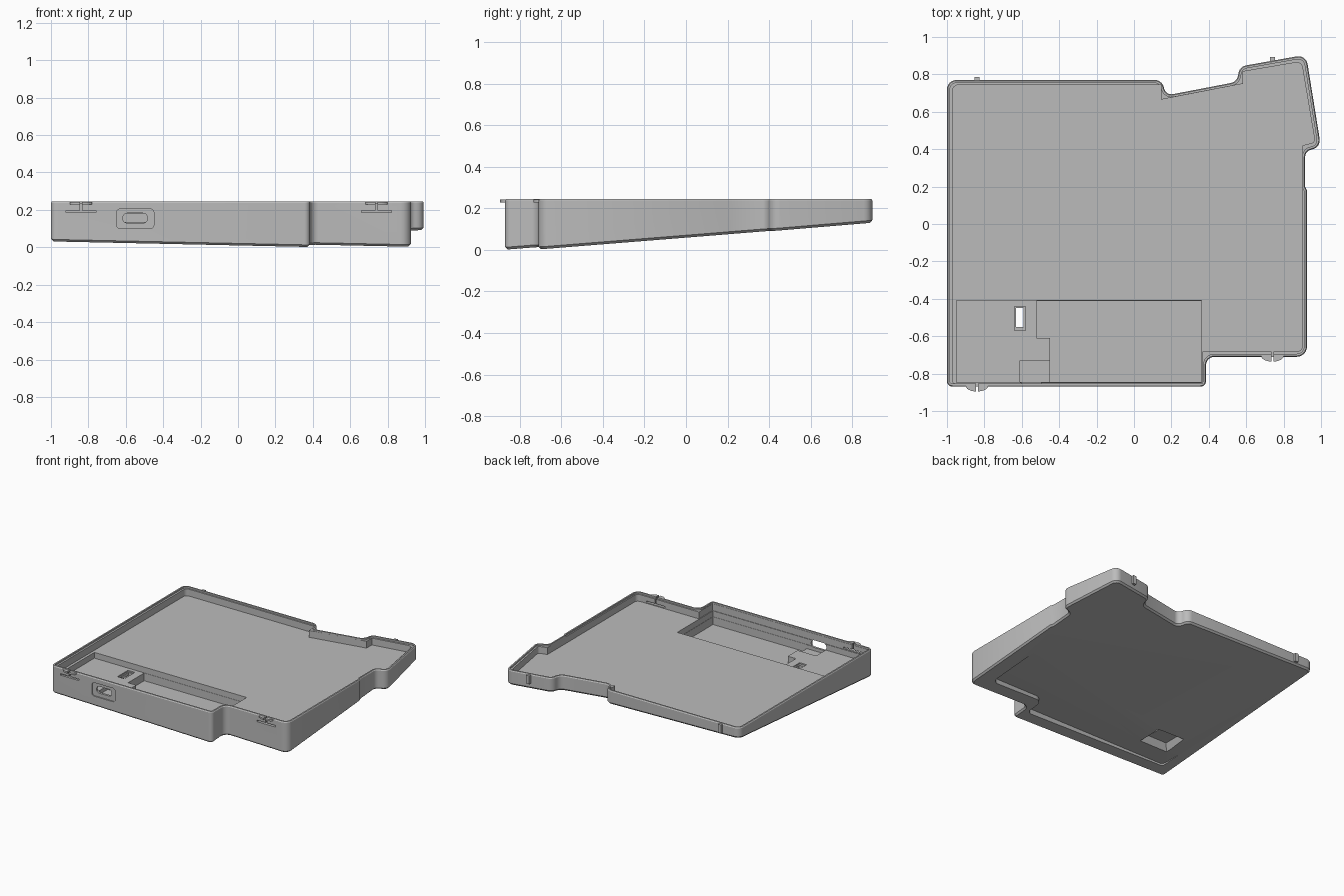
import bpy, bmesh, math
from mathutils import Vector

if "Cube" in bpy.data.objects:
    bpy.data.objects.remove(bpy.data.objects["Cube"])

grey = bpy.data.materials.new("case grey")
grey.use_nodes = True
grey.diffuse_color = (0.5, 0.5, 0.5, 1)
grey.node_tree.nodes["Principled BSDF"].inputs["Base Color"].default_value = grey.diffuse_color

TOP, FLOOR = 0.245, 0.18


def bottom(x, y):
    """Tilted underside."""
    return 0.0785 - 0.0215 * x + 0.08 * y


def outline(corners, inset=0.0, steps=6):
    """Inset a counter-clockwise polygon of (x, y, radius) and round its corners."""
    n = len(corners)
    pts = [Vector(c[:2]) for c in corners]
    dirs = [(pts[(i + 1) % n] - pts[i]).normalized() for i in range(n)]
    moved, turns = [], []
    for i in range(n):
        a, b = dirs[i - 1], dirs[i]
        na, nb = Vector((-a.y, a.x)), Vector((-b.y, b.x))
        moved.append(pts[i] + (na + nb) * inset / (1 + na.dot(nb)))
        turns.append(a.x * b.y - a.y * b.x)
    out = []
    for i in range(n):
        r, p, a, b = corners[i][2], moved[i], dirs[i - 1], dirs[i]
        if r == 0:
            out.append(p)
            continue
        side = 1 if turns[i] > 0 else -1
        r = max(r - side * inset, 0.003)
        angle = a.angle(b)
        start = p - a * r * math.tan(angle / 2)
        normal = Vector((-a.y, a.x)) * side
        for k in range(steps + 1):
            t = angle * k / steps
            out.append(start + a * r * math.sin(t) + normal * r * (1 - math.cos(t)))
    return out


def loft(name, rings):
    """Closed solid through rings of 3D points."""
    bm = bmesh.new()
    loops = [[bm.verts.new(p) for p in ring] for ring in rings]
    for lo, hi in zip(loops, loops[1:]):
        for i in range(len(lo)):
            j = (i + 1) % len(lo)
            bm.faces.new((lo[i], lo[j], hi[j], hi[i]))
    bm.faces.new(loops[0][::-1])
    bm.faces.new(loops[-1])
    bmesh.ops.recalc_face_normals(bm, faces=bm.faces)
    mesh = bpy.data.meshes.new(name)
    bm.to_mesh(mesh)
    bm.free()
    mesh.materials.append(grey)
    obj = bpy.data.objects.new(name, mesh)
    bpy.context.collection.objects.link(obj)
    return obj


def prism(name, pts, z0, z1):
    return loft(name, [[(p[0], p[1], z) for p in pts] for z in (z0, z1)])


def rect(x0, x1, y0, y1):
    return [(x0, y0), (x1, y0), (x1, y1), (x0, y1)]


def activate(obj):
    bpy.ops.object.select_all(action="DESELECT")
    obj.select_set(True)
    bpy.context.view_layer.objects.active = obj


def cut(target, cutter):
    mod = target.modifiers.new("cut", "BOOLEAN")
    mod.operation, mod.solver, mod.object = "DIFFERENCE", "EXACT", cutter
    activate(target)
    bpy.ops.object.modifier_apply(modifier=mod.name)
    bpy.data.objects.remove(cutter)


# Outer shell with chamfered rim and underside
outer = [(-1, -.87, .03), (.385, -.87, .03), (.385, -.71, .045), (.925, -.71, .055),
         (.925, .18, 0), (.915, .2, 0), (.915, .39, .04), (1.0, .41, .05),
         (.92, .905, .05), (.565, .842, .05), (.55, .76, .05), (.17, .687, .04),
         (.15, .77, .05), (-1, .77, .05)]
edge, chamfer = outline(outer), outline(outer, .012)
tray = loft("case_tray", [
    [(p.x, p.y, bottom(p.x, p.y)) for p in chamfer],
    [(p.x, p.y, bottom(p.x, p.y) + .012) for p in edge],
    [(p.x, p.y, TOP - .008) for p in edge],
    [(p.x, p.y, TOP) for p in outline(outer, .005)]])

# Stepped lip and main cavity
cut(tray, prism("lip_cutter", outline(outer, .016), TOP - .012, .4))
inner = [(-.97, -.852, .015), (.367, -.852, 0), (.367, -.682, 0), (.9, -.682, .03),
         (.9, .42, 0), (.968, .437, .02), (.895, .868, .03), (.583, .815, 0),
         (.583, .75, 0), (.145, .665, 0), (.145, .743, 0), (-.97, .743, .03)]
cut(tray, prism("cavity_cutter", outline(inner), FLOOR, .4))

# Electronics pocket: raised left platform, deep right bay, socket notch
cut(tray, prism("platform_cutter", rect(-.95, .362, -.848, -.41), .135, .3))
bay = [(-.45, -.846), (.36, -.846), (.36, -.412), (-.52, -.412), (-.52, -.61), (-.45, -.61)]
cut(tray, prism("bay_cutter", bay, .075, .31))
cut(tray, prism("notch_cutter", rect(-.61, -.44, -.844, -.73), .105, .32))

# Hollow underside behind the front foot
foot = [(-.91, -.77, .03), (.34, -.77, .04), (.34, -.6, .06), (.8, -.6, .05),
        (.8, .3, 0), (-.91, .3, 0)]
cut(tray, prism("underside_cutter", outline(foot), -.1, .05))

# Switch opening with a flared finger recess below
cut(tray, loft("finger_cutter", [
    [(x, y, z) for x, y in rect(-.79 - f, -.575, -.59 - f, -.42)]
    for z, f in ((-.05, .08), (.1, 0))]))
cut(tray, prism("switch_rim_cutter", rect(-.64, -.58, -.57, -.44), .125, .3))
cut(tray, prism("switch_hole_cutter", rect(-.63, -.59, -.55, -.45), .05, .3))


# Cable socket in the front wall: shallow rounded recess and through slot
def front_prism(name, x0, x1, z0, z1, r, y0, y1):
    shape = outline([(x0, z0, r), (x1, z0, r), (x1, z1, r), (x0, z1, r)])
    return loft(name, [[(p.x, y, p.y) for p in shape] for y in (y0, y1)])


cut(tray, front_prism("socket_recess_cutter", -.65, -.45, .1, .205, .02, -.95, -.861))
cut(tray, front_prism("socket_hole_cutter", -.615, -.485, .13, .182, .022, -.95, -.8))

# Front latches: flexure slots and rounded tabs
for side, cx, wall in (("right", -.84, -.87), ("left", .74, -.71)):
    cut(tray, prism("slot_cutter", rect(cx - .08, cx + .08, wall - .05, wall + .04), .186, .198))
    cut(tray, prism("slit_cutter", rect(cx - .005, cx + .005, wall - .05, wall + .04), .19, .3))
    for half in (-1, 1):
        arc = [(cx + half * (.006 + .054 * math.cos(t)), wall + .005 - .03 * math.sin(t))
               for t in [math.pi / 2 * k / 6 for k in range(7)]]
        prism(f"{side}_latch_tab", arc + [(cx + half * .006, wall + .005)], .228, .242)

# Back catches: small upright ribs
for side, cx, cy in (("right", -.84, .777), ("left", .74, .882)):
    prism(f"{side}_back_catch", rect(cx - .014, cx + .014, cy - .02, cy + .01), .175, .24)

activate(tray)
bpy.ops.object.shade_smooth_by_angle(angle=math.radians(30))
